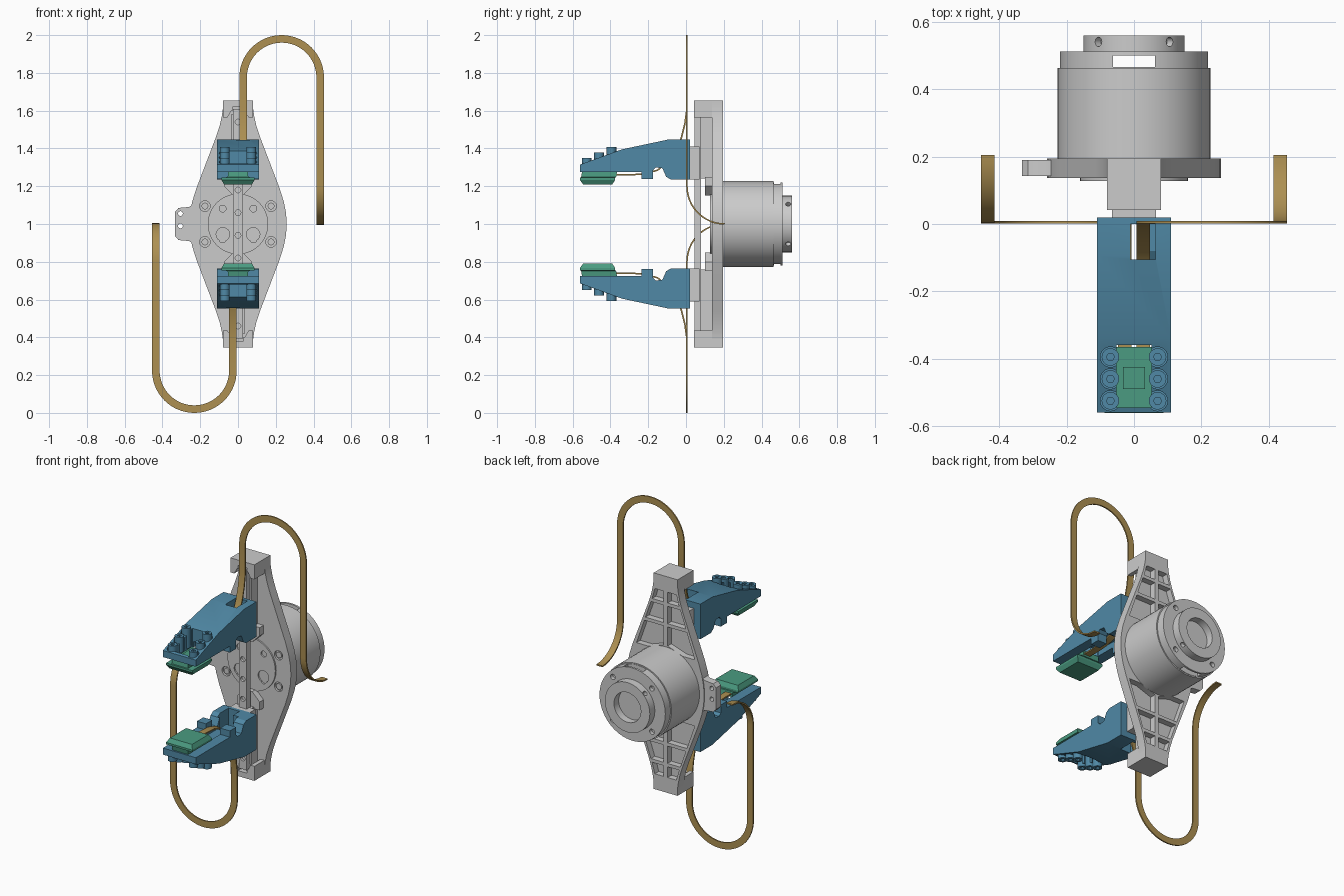
import bpy, bmesh
from math import sin, cos, pi
from mathutils import Matrix, Vector

if "Cube" in bpy.data.objects:
    bpy.data.objects.remove(bpy.data.objects["Cube"])

def mat(name, rgb):
    m = bpy.data.materials.new(name)
    m.diffuse_color = (*rgb, 1)
    m.use_nodes = True
    m.node_tree.nodes["Principled BSDF"].inputs["Base Color"].default_value = m.diffuse_color
    return m

BLUE = mat("blue", (0.08, 0.25, 0.38))
GREEN = mat("green", (0.07, 0.33, 0.22))
BRASS = mat("brass", (0.42, 0.28, 0.085))

def finish(name, bm, m=None):
    bmesh.ops.recalc_face_normals(bm, faces=bm.faces)
    me = bpy.data.meshes.new(name)
    bm.to_mesh(me)
    bm.free()
    o = bpy.data.objects.new(name, me)
    bpy.context.collection.objects.link(o)
    if m:
        me.materials.append(m)
    return o

def loft(name, rings, m=None):
    bm = bmesh.new()
    vs = [[bm.verts.new(p) for p in r] for r in rings]
    n = len(vs[0])
    for a, b in zip(vs, vs[1:]):
        for i in range(n):
            bm.faces.new((a[i], a[(i + 1) % n], b[(i + 1) % n], b[i]))
    bm.faces.new(vs[0])
    bm.faces.new(vs[-1])
    return finish(name, bm, m)

def prism(name, pts, axis, a, b, m=None):
    put = {"x": lambda p, k: (k, *p), "y": lambda p, k: (p[0], k, p[1]), "z": lambda p, k: (*p, k)}[axis]
    return loft(name, [[put(p, k) for p in pts] for k in (a, b)], m)

def box(name, x0, x1, y0, y1, z0, z1, m=None):
    return prism(name, [(x0, y0), (x1, y0), (x1, y1), (x0, y1)], "z", z0, z1, m)

def circle(u, v, r, n=24):
    return [(u + r * cos(2 * pi * i / n), v + r * sin(2 * pi * i / n)) for i in range(n)]

def cut(o, *cutters):
    for c in cutters:
        md = o.modifiers.new("cut", "BOOLEAN")
        md.operation, md.object, md.solver = "DIFFERENCE", c, "EXACT"
        bpy.context.view_layer.objects.active = o
        bpy.ops.object.modifier_apply(modifier=md.name)
        bpy.data.objects.remove(c)
    return o

def hole(x, z, r, y0, y1):
    return prism("cutter", circle(x, z, r, 16), "y", y0, y1)

TURN = Matrix.Translation((0, 0, 1)) @ Matrix.Rotation(pi, 4, "Y") @ Matrix.Translation((0, 0, -1))

def twin(o):
    """second copy, turned half round about the motor axis"""
    c = o.copy()
    bpy.context.collection.objects.link(c)
    c.matrix_world = TURN
    o.name, c.name = "upper_" + o.name, "lower_" + o.name

# Diamond back plate with pocketed rear
q = [(0.258, 0), (0.254, 0.06), (0.242, 0.12), (0.22, 0.19), (0.115, 0.465), (0.097, 0.52), (0.085, 0.575), (0.08, 0.61), (0.08, 0.65)]
right = [(x, 1 - d) for x, d in q[:0:-1]] + [(x, 1 + d) for x, d in q]
outline = right + [(-x, z) for x, z in right[::-1]]
plate = prism("back_plate", outline, "y", 0.137, 0.195)
pockets = [[(0.013, 1.495), (0.09, 1.495), (0.072, 1.56), (0.013, 1.56)],
           [(0.013, 1.37), (0.135, 1.37), (0.098, 1.475), (0.013, 1.475)],
           [(0.013, 1.235), (0.115, 1.2), (0.195, 1.2), (0.142, 1.35), (0.013, 1.35)]]
for p in pockets:
    for sx in (1, -1):
        for sz in (1, -1):
            cut(plate, prism("cutter", [(sx * x, 1 + sz * (z - 1)) for x, z in p], "y", 0.158, 0.25))
for sx in (1, -1):
    for dz in (0.095, -0.095):
        cut(plate, hole(sx * 0.175, 1 + dz, 0.028, 0.1, 0.15))
        prism("plate_screw", circle(sx * 0.175, 1 + dz, 0.018, 16), "y", 0.14, 0.155)

# Side tab with holes
tab = prism("side_tab", [(-0.23, 0.89), (-0.26, 0.91), (-0.315, 0.915), (-0.333, 0.935), (-0.333, 1.065),
                         (-0.315, 1.085), (-0.26, 1.09), (-0.23, 1.11)], "y", 0.143, 0.19)
cut(tab, hole(-0.305, 1.055, 0.013, 0.1, 0.3), hole(-0.305, 0.99, 0.013, 0.1, 0.3))

# Front face disc of the drive, with bolt circle
disc = prism("front_disc", circle(0, 1, 0.16, 48), "y", 0.128, 0.15)
for i in range(4):
    a = pi / 4 + i * pi / 2
    cut(disc, hole(0.115 * cos(a), 1 + 0.115 * sin(a), 0.018, 0.1, 0.142))
for i in (-1, 1):
    cut(disc, hole(i * 0.08, 0.945, 0.036, 0.1, 0.14))

# Guide rail with screw holes
rail = box("guide_rail", -0.026, 0.026, 0.045, 0.08, 0.395, 1.61)
for d in (0.06, 0.18, 0.3, 0.42, 0.54):
    cut(rail, hole(0, 1 + d, 0.015, 0, 0.06), hole(0, 1 - d, 0.015, 0, 0.06))

# Rail supports, end blocks and carriages
twin(box("rail_spine", -0.036, 0.036, 0.078, 0.14, 1.24, 1.58))
twin(prism("rail_foot", [(-0.025, 1.15), (0.025, 1.15), (0.075, 1.2), (0.075, 1.25), (-0.075, 1.25), (-0.075, 1.2)], "y", 0.1, 0.14))
end = prism("end_block", [(-0.08, 1.565), (-0.055, 1.565), (-0.035, 1.6), (0.035, 1.6), (0.055, 1.565),
                          (0.08, 1.565), (0.08, 1.653), (-0.08, 1.653)], "y", 0.042, 0.195)
twin(cut(end, box("cutter", -0.03, 0.03, 0, 0.08, 1.55, 1.62)))
twin(box("carriage", -0.066, 0.066, 0.01, 0.072, 1.235, 1.41))

# Motor: housing, slotted rear ring and bored hub
prism("motor_housing", circle(0, 1, 0.227, 64), "y", 0.19, 0.463)
ring = prism("motor_rear_ring", circle(0, 1, 0.22, 64), "y", 0.46, 0.512)
cut(ring, box("cutter", -0.063, 0.063, 0.466, 0.5, 0.7, 1.3))
hub = prism("motor_hub", circle(0, 1, 0.15, 64), "y", 0.505, 0.56)
cut(hub, prism("cutter", circle(0, 1, 0.09, 48), "y", 0.515, 0.6))
for i in range(4):
    a = pi / 4 + i * pi / 2
    cut(ring, hole(0.185 * cos(a), 1 + 0.185 * sin(a), 0.016, 0.49, 0.55))
    c = prism("cutter", circle(0, 0.541, 0.014, 16), "z", 0.125, 0.2)
    c.matrix_world = Matrix.Translation((0, 0, 1)) @ Matrix.Rotation(a, 4, "Y")
    bpy.context.view_layer.update()
    cut(hub, c)

# Gripper jaw
jaw = prism("jaw", [(0.02, 1.235), (0.02, 1.447), (-0.095, 1.447), (-0.34, 1.395), (-0.56, 1.315), (-0.56, 1.275),
                    (-0.235, 1.275), (-0.235, 1.237), (-0.175, 1.237), (-0.175, 1.285), (-0.16, 1.3),
                    (-0.125, 1.295), (-0.105, 1.25), (-0.08, 1.235)], "x", -0.11, 0.11, BLUE)
cut(jaw, box("cutter", -0.01, 0.064, -0.105, 0.0, 1.2, 1.5),           # cable slot
    box("cutter", -0.045, 0.05, -0.37, -0.06, 1.2, 1.31),               # underside channel
    box("cutter", -0.052, 0.052, -0.545, -0.36, 1.2, 1.5))              # window over the pad
tops = [(-0.395, 1.407), (-0.46, 1.378), (-0.525, 1.35)]
for y, top in tops:
    for x in (-0.07, 0.07):
        cut(jaw, prism("cutter", circle(x, y, 0.03), "z", 1.288, 1.5))
twin(jaw)

# Six socket screws holding the pad
for y, top in tops:
    for x in (-0.07, 0.07):
        s = prism("pad_screw", circle(x, y, 0.026), "z", 1.285, top, BLUE)
        twin(cut(s, prism("cutter", circle(x, y, 0.012, 6), "z", top - 0.02, 1.5)))

# Chamfered grip pad with a raised chip on its back
def rect(hx, y0, y1, z):
    return [(-hx, y0, z), (hx, y0, z), (hx, y1, z), (-hx, y1, z)]
twin(loft("grip_pad", [rect(0.052, -0.55, -0.365, 1.278), rect(0.055, -0.555, -0.37, 1.248), rect(0.088, -0.562, -0.375, 1.246),
                       rect(0.088, -0.562, -0.375, 1.234), rect(0.074, -0.545, -0.39, 1.21)], GREEN))
twin(box("pad_chip", -0.032, 0.032, -0.49, -0.425, 1.27, 1.286, GREEN))

# Flat ribbon cable: jaw, loop and tail, as centre points with width directions
X = Vector((1, 0, 0))
path = [(Vector((0.027, y, z)), X) for y, z in
        [(-0.385, 1.262), (-0.3, 1.26), (-0.22, 1.265), (-0.15, 1.285), (-0.09, 1.335), (-0.05, 1.395),
         (-0.025, 1.455), (-0.006, 1.53), (0.005, 1.61)]]
for i in range(33):
    d = Vector((cos(pi - pi * i / 32), 0, sin(pi - pi * i / 32)))
    path.append((Vector((0.231, 0.005, 1.776)) + d * 0.204, -d))
for i in range(13):
    t = pi / 2 * i / 12
    path.append((Vector((0.435, 0.205 - 0.2 * cos(t), 1.2 - 0.2 * sin(t))), -X))
rings = []
for i, (p, w) in enumerate(path):
    t = path[min(i + 1, len(path) - 1)][0] - path[max(i - 1, 0)][0]
    n = t.cross(w).normalized() * 0.004
    w = w * 0.02
    rings.append([p + w + n, p - w + n, p - w - n, p + w - n])
twin(loft("ribbon_cable", rings, BRASS))

# Smooth round surfaces, keep hard edges
bpy.ops.object.select_all(action="DESELECT")
for o in bpy.context.scene.objects:
    o.select_set(True)
bpy.context.view_layer.objects.active = plate
bpy.ops.object.shade_smooth_by_angle(angle=0.5)
